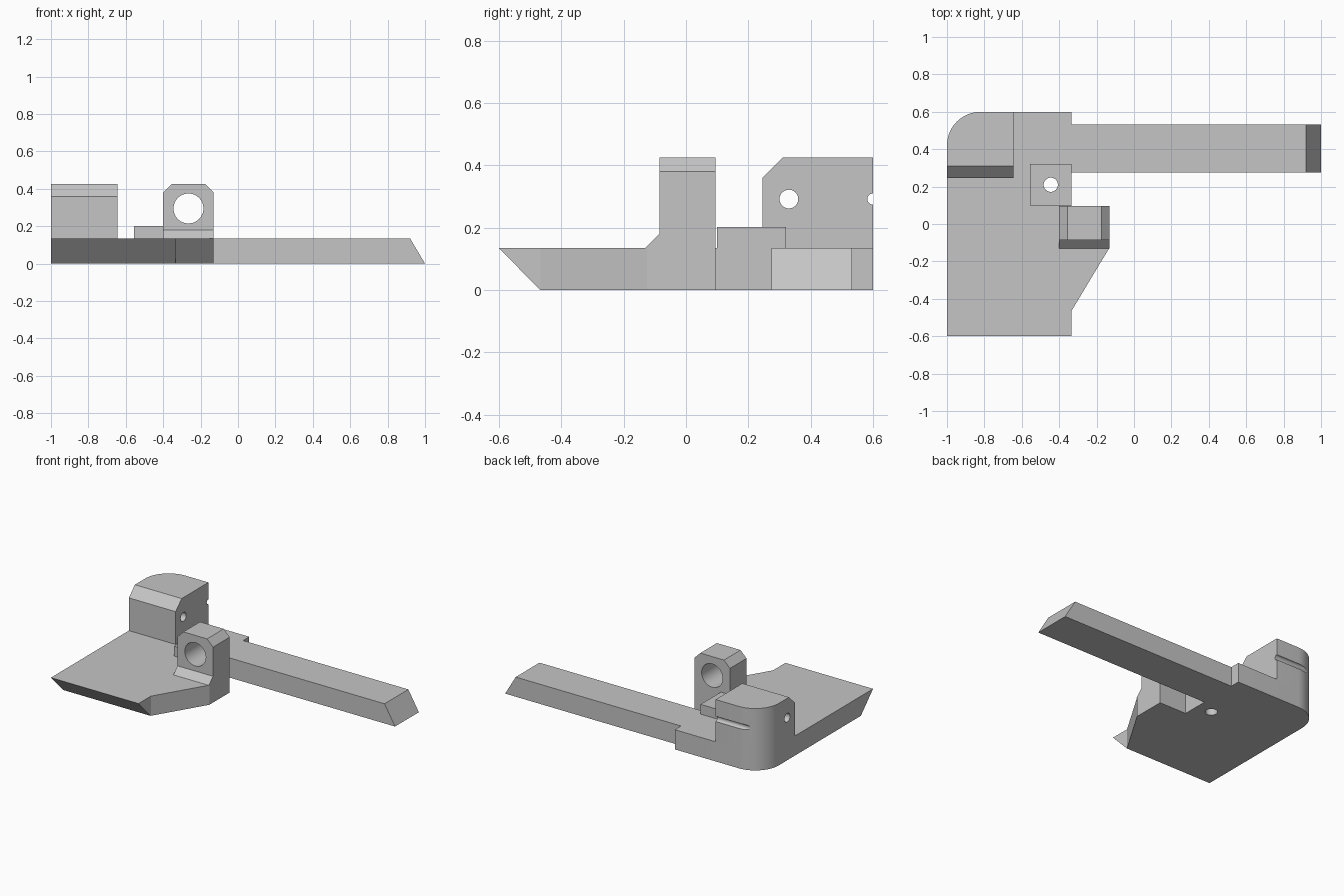
import bpy, bmesh, math
from mathutils import Vector

if "Cube" in bpy.data.objects:
    bpy.data.objects.remove(bpy.data.objects["Cube"])

GREY = (0.56, 0.56, 0.56, 1)
grey = bpy.data.materials.new("plain grey")
grey.use_nodes = True
grey.diffuse_color = GREY
grey.node_tree.nodes["Principled BSDF"].inputs["Base Color"].default_value = GREY

PLATE = 0.135    # plate thickness
TOP = 0.425      # top of the upright parts


def prism(name, outline, axis, lo, hi):
    """Extrude a 2D outline along an axis (the outline uses the other two axes in order)."""
    def place(p, t):
        v = list(p)
        v.insert("xyz".index(axis), t)
        return Vector(v)
    bm = bmesh.new()
    face = bm.faces.new([bm.verts.new(place(p, lo)) for p in outline])
    ext = bmesh.ops.extrude_face_region(bm, geom=[face])
    offset = place((0, 0), hi - lo)
    bmesh.ops.translate(bm, vec=offset, verts=[v for v in ext["geom"] if isinstance(v, bmesh.types.BMVert)])
    bmesh.ops.recalc_face_normals(bm, faces=bm.faces)
    mesh = bpy.data.meshes.new(name)
    bm.to_mesh(mesh)
    bm.free()
    mesh.materials.append(grey)
    ob = bpy.data.objects.new(name, mesh)
    bpy.context.collection.objects.link(ob)
    return ob


def circle(cx, cy, r, n=48):
    return [(cx + r * math.cos(math.tau * i / n), cy + r * math.sin(math.tau * i / n)) for i in range(n)]


def box(x0, x1, y0, y1):
    return [(x0, y0), (x1, y0), (x1, y1), (x0, y1)]


def cut(ob, *cutter_args):
    """Subtract a prism from the part and remove the cutter."""
    cutter = prism("cutter", *cutter_args)
    cutter.hide_render = True
    mod = ob.modifiers.new("cut", "BOOLEAN")
    mod.operation, mod.solver, mod.object = "DIFFERENCE", "EXACT", cutter
    bpy.context.view_layer.objects.active = ob
    bpy.ops.object.modifier_apply(modifier=mod.name)
    bpy.data.objects.remove(cutter)


# Rounded back corner shared by the plate and the block above it
R = 0.18
corner = [(-1 + R - R * math.sin(a), 0.6 - R + R * math.cos(a))
          for a in (math.pi / 2 * i / 16 for i in range(17))]

# Base plate with the angled wing and the undercut front edge
plate = prism("base_plate", corner + [(-1, -0.6), (-0.335, -0.6), (-0.335, -0.466), (-0.13, -0.125),
                                      (-0.13, 0.095), (-0.335, 0.095), (-0.335, 0.6)], "z", 0, PLATE)
for v in plate.data.vertices:
    if v.co.y < -0.59 and v.co.z < 0.01:
        v.co.y = -0.468

# Long arm with a sloping tip
arm = prism("long_arm", [(-0.335, 0), (1, 0), (0.92, PLATE), (-0.335, PLATE)], "y", 0.275, 0.533)

# Corner block: chamfered front, cross hole and a groove along the back
block = prism("corner_block", corner + [(-1, 0.245), (-0.645, 0.245), (-0.645, 0.6)], "z", PLATE, TOP)
cut(block, [(0.225, 0.34), (0.33, 0.445), (0.225, 0.445)], "x", -1.1, -0.5)
cut(block, circle(0.33, 0.292, 0.03), "x", -1.1, -0.5)
cut(block, circle(0.6, 0.292, 0.018), "x", -1.1, -0.5)

# Small raised pad with a vertical hole running down through the plate
pad = prism("raised_pad", box(-0.555, -0.335, 0.1, 0.32), "z", PLATE, 0.202)
for part in (plate, pad):
    cut(part, circle(-0.445, 0.21, 0.038), "z", -0.1, 0.4)

# Upright lug with chamfered top and a large hole, and its sloping foot
C = 0.045
lug = prism("upright_lug", [(-0.4, PLATE), (-0.13, PLATE), (-0.13, TOP - C), (-0.13 - C, TOP),
                            (-0.4 + C, TOP), (-0.4, TOP - C)], "y", -0.085, 0.095)
cut(lug, circle(-0.265, 0.295, 0.08), "y", -0.3, 0.3)
foot = prism("lug_foot", [(-0.13, PLATE), (-0.085, PLATE), (-0.085, 0.18)], "x", -0.4, -0.13)

# Smooth the curved walls, keep the edges sharp
bpy.ops.object.select_all(action="DESELECT")
for part in (plate, arm, block, pad, lug, foot):
    part.select_set(True)
bpy.context.view_layer.objects.active = plate
bpy.ops.object.shade_smooth_by_angle(angle=math.radians(30))
